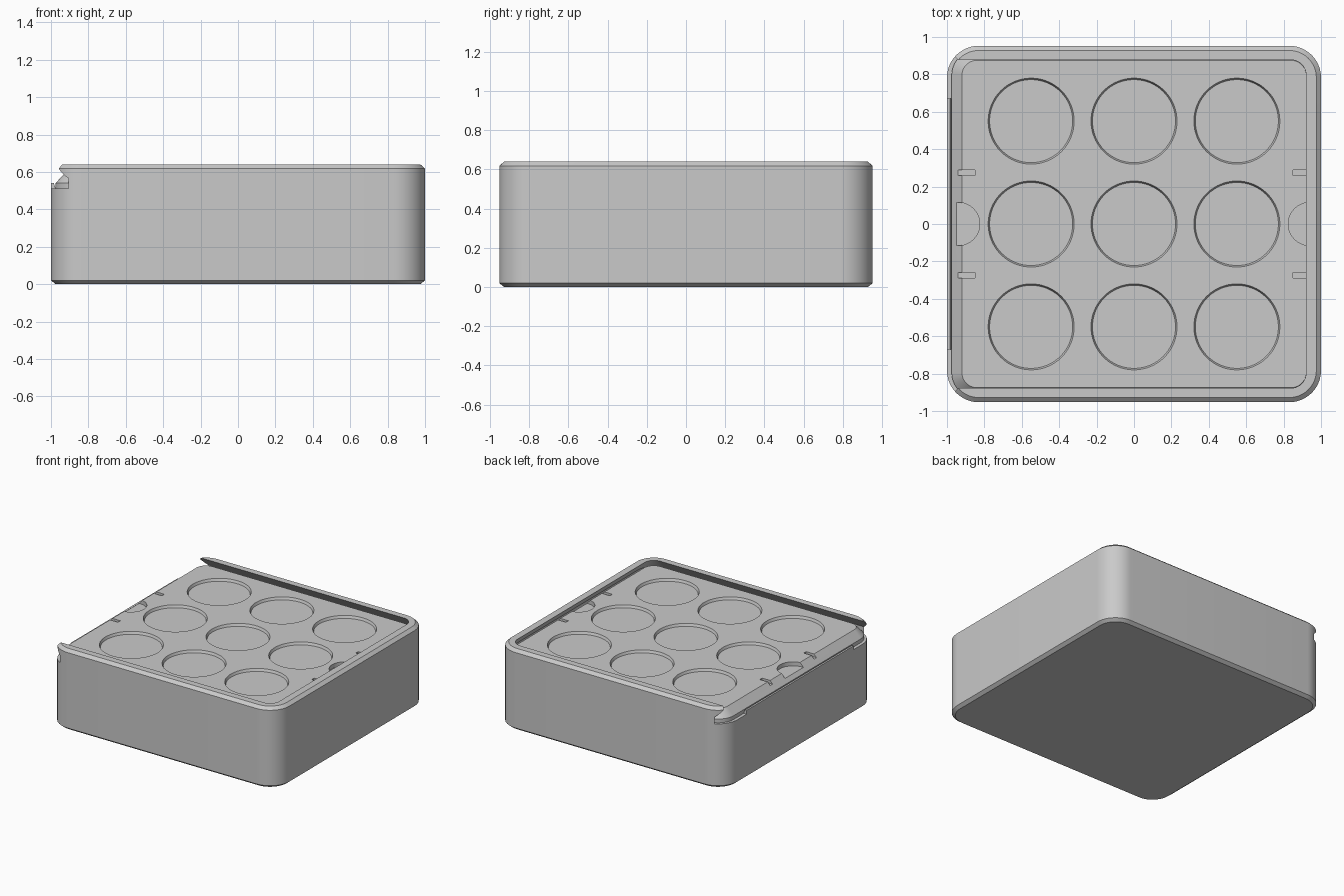
import bpy
import bmesh
import math

if "Cube" in bpy.data.objects:
    bpy.data.objects.remove(bpy.data.objects["Cube"], do_unlink=True)

grey = bpy.data.materials.new("plain grey")
grey.use_nodes = True
COLOUR = (0.59, 0.59, 0.59, 1)
grey.diffuse_color = COLOUR
grey.node_tree.nodes["Principled BSDF"].inputs["Base Color"].default_value = COLOUR


def rounded(x0, x1, y, r, z, steps=12):
    """Outline of a rounded rectangle at height z."""
    corners = [(x1 - r, y - r), (x0 + r, y - r), (x0 + r, r - y), (x1 - r, r - y)]
    points = []
    for i, (cx, cy) in enumerate(corners):
        for k in range(steps + 1):
            a = math.pi / 2 * (i + k / steps)
            points.append((cx + r * math.cos(a), cy + r * math.sin(a), z))
    return points


def circle(x, y, r, z, steps=64):
    return [(x + r * math.cos(2 * math.pi * k / steps),
             y + r * math.sin(2 * math.pi * k / steps), z) for k in range(steps)]


def loft(name, rings):
    """Closed solid through rings of equal point count."""
    bm = bmesh.new()
    loops = [[bm.verts.new(p) for p in ring] for ring in rings]
    n = len(loops[0])
    for low, high in zip(loops, loops[1:]):
        for i in range(n):
            j = (i + 1) % n
            bm.faces.new((low[i], low[j], high[j], high[i]))
    bm.faces.new(loops[0][::-1])
    bm.faces.new(loops[-1])
    bmesh.ops.recalc_face_normals(bm, faces=bm.faces)
    mesh = bpy.data.meshes.new(name)
    bm.to_mesh(mesh)
    bm.free()
    mesh.materials.append(grey)
    obj = bpy.data.objects.new(name, mesh)
    bpy.context.collection.objects.link(obj)
    return obj


def box(name, x0, x1, y0, y1, z0, z1):
    return loft(name, [[(x0, y0, z), (x1, y0, z), (x1, y1, z), (x0, y1, z)]
                       for z in (z0, z1)])


def cut(target, cutter):
    cutter.hide_render = True
    mod = target.modifiers.new("cut", "BOOLEAN")
    mod.operation = "DIFFERENCE"
    mod.solver = "EXACT"
    mod.object = cutter
    bpy.context.view_layer.objects.active = target
    bpy.ops.object.modifier_apply(modifier=mod.name)
    bpy.data.objects.remove(cutter, do_unlink=True)


def smooth(obj):
    bpy.ops.object.select_all(action="DESELECT")
    obj.select_set(True)
    bpy.context.view_layer.objects.active = obj
    bpy.ops.object.shade_smooth_by_angle(angle=math.radians(30))


# Outer case with chamfered top and bottom edges
WIDE, DEEP, CORNER, TOP = 1.0, 0.953, 0.17, 0.64
case = loft("case", [rounded(d - WIDE, WIDE - d, DEEP - d, CORNER - d, z)
                     for d, z in ((0.025, 0), (0, 0.02), (0, TOP - 0.022), (0.025, TOP))])

# Dovetail lid channel, open at the right end
slot = loft("lid_channel", [rounded(-1.4, 0.92 + d, 0.877 + d, 0.08 + d, z)
                            for d, z in ((0.058, 0.51), (0.058, 0.565), (0, TOP), (0, 0.7))])
cut(case, slot)
smooth(case)

# Sliding lid with bevelled sides
LID = 0.6
lid = loft("lid", [rounded(-0.92 - d, 0.92 + d, 0.875 + d, 0.08 + d, z)
                   for d, z in ((0.055, 0.505), (0.055, 0.54), (0, LID))])

# Shallow round pockets
for x in (-0.55, 0, 0.55):
    for y in (-0.55, 0, 0.55):
        cut(lid, loft("pocket", [circle(x, y, r, z) for r, z in
                                 ((0.222, LID - 0.02), (0.23, LID), (0.23, 0.7))]))

# Finger recesses and small latch slots at both ends
for side in (-1, 1):
    cut(lid, loft("finger_recess", [circle(side * 0.94, 0, 0.115, z)
                                    for z in (LID - 0.032, 0.7)]))
    for y in (-0.275, 0.275):
        x0, x1 = sorted((side * 0.85, side * 1.05))
        cut(lid, box("latch_slot", x0, x1, y - 0.015, y + 0.015, LID - 0.024, 0.7))
smooth(lid)

# Low ridge across the open end
profile = [(-1, 0.505), (-1, 0.54), (-0.985, 0.54), (-0.975, 0.51), (-0.975, 0.505)]
loft("end_ridge", [[(x, y, z) for x, z in profile] for y in (-0.67, 0.67)])
